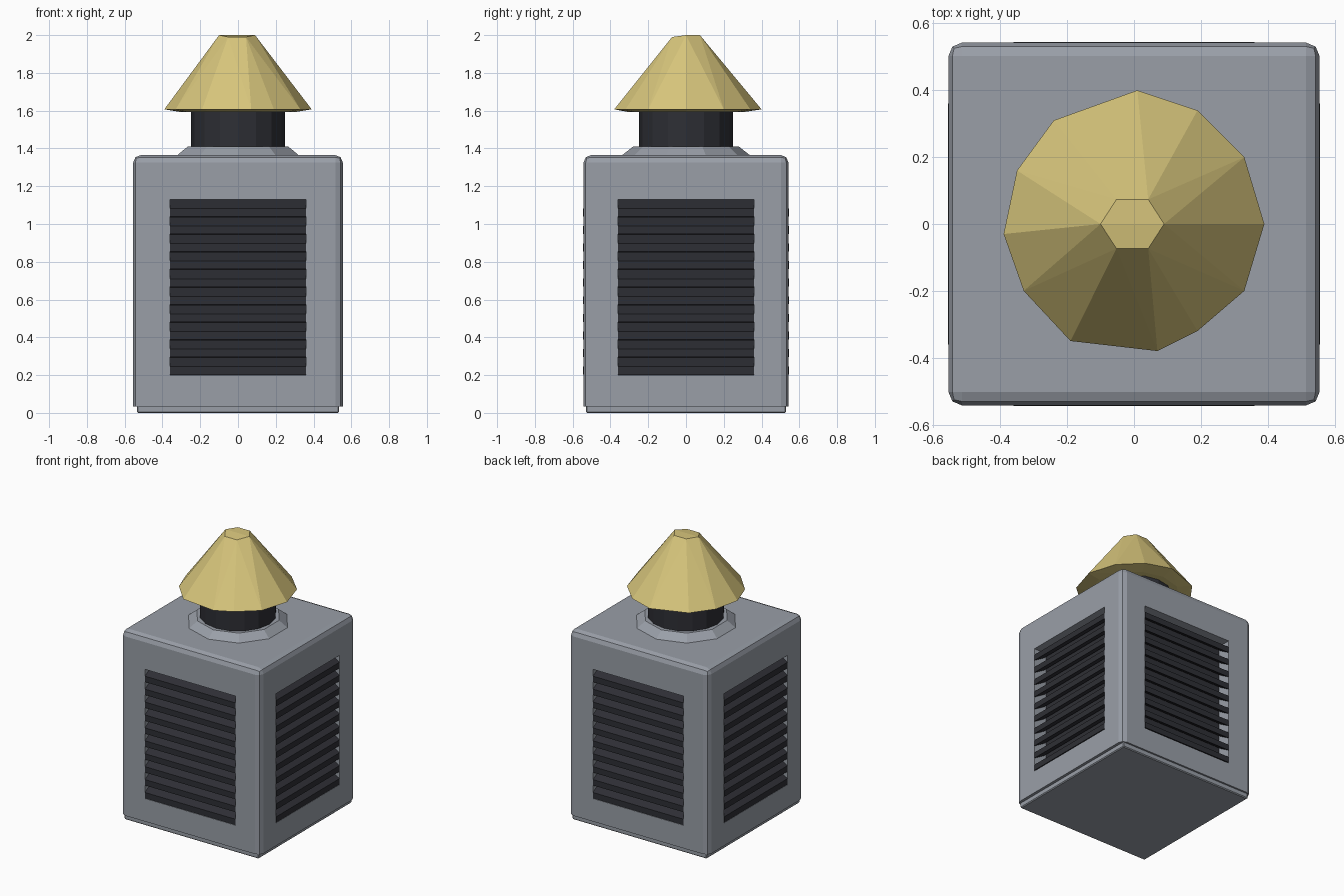
import bpy
import bmesh
from math import pi, cos, sin
from mathutils import Matrix, Vector

default = bpy.data.objects.get("Cube")
if default:
    bpy.data.objects.remove(default, do_unlink=True)


def make_material(name, rgb):
    mat = bpy.data.materials.new(name)
    mat.use_nodes = True
    colour = (*rgb, 1)
    mat.diffuse_color = colour
    mat.node_tree.nodes["Principled BSDF"].inputs["Base Color"].default_value = colour
    return mat


GREY = make_material("blue grey metal", (0.32, 0.345, 0.39))
DARK = make_material("dark charcoal", (0.027, 0.028, 0.035))
GOLD = make_material("pale gold", (0.68, 0.56, 0.2))


def add_object(name, bm, *materials):
    bmesh.ops.recalc_face_normals(bm, faces=bm.faces[:])
    mesh = bpy.data.meshes.new(name)
    bm.to_mesh(mesh)
    bm.free()
    for mat in materials:
        mesh.materials.append(mat)
    obj = bpy.data.objects.new(name, mesh)
    bpy.context.collection.objects.link(obj)
    return obj


def block(name, size, centre, mat, bevel):
    bm = bmesh.new()
    bmesh.ops.create_cube(bm, size=1)
    bmesh.ops.scale(bm, vec=size, verts=bm.verts)
    bmesh.ops.translate(bm, vec=centre, verts=bm.verts)
    bmesh.ops.bevel(bm, geom=bm.edges[:], offset=bevel, segments=1, affect='EDGES')
    return add_object(name, bm, mat)


def frustum(name, sides, r_low, r_high, z_low, z_high, mat):
    bm = bmesh.new()
    bmesh.ops.create_cone(bm, cap_ends=True, segments=sides, radius1=r_low,
                          radius2=r_high, depth=z_high - z_low)
    bmesh.ops.translate(bm, vec=(0, 0, (z_low + z_high) / 2), verts=bm.verts)
    return add_object(name, bm, mat)


# Plinth under the housing
block("plinth", (1.07, 1.06, 0.06), (0, 0, 0.03), GREY, 0.006)

# Housing with four recessed windows
WIDTH, DEPTH, BASE, TOP = 1.11, 1.085, 0.035, 1.365
WIN_HALF, WIN_LOW, WIN_HIGH, RECESS = 0.36, 0.2, 1.13, 0.1
bm = bmesh.new()
bmesh.ops.create_cube(bm, size=1)
bmesh.ops.scale(bm, vec=(WIDTH, DEPTH, TOP - BASE), verts=bm.verts)
bmesh.ops.translate(bm, vec=(0, 0, (BASE + TOP) / 2), verts=bm.verts)
upper = [e for e in bm.edges if any(v.co.z > 1 for v in e.verts)]
bmesh.ops.bevel(bm, geom=upper, offset=0.04, segments=2, profile=0.5, affect='EDGES')
bm.normal_update()
sides = [f for f in bm.faces if abs(f.normal.z) < 0.1 and f.calc_area() > 0.5]
bmesh.ops.inset_individual(bm, faces=sides, thickness=0.15)
for face in sides:
    across = 1 if abs(face.normal.x) > 0.5 else 0
    for v in face.verts:
        v.co[across] = WIN_HALF if v.co[across] > 0 else -WIN_HALF
        v.co.z = WIN_HIGH if v.co.z > 0.7 else WIN_LOW
for face in sides:
    inward = face.normal * -RECESS
    wall = bmesh.ops.extrude_discrete_faces(bm, faces=[face])["faces"][0]
    wall.material_index = 1
    bmesh.ops.translate(bm, vec=inward, verts=wall.verts)
add_object("housing", bm, GREY, DARK)

# Sloping louvre slats in each window
SLATS = 10
PITCH = (WIN_HIGH - WIN_LOW) / SLATS
for side, name in enumerate(("front", "left", "back", "right")):
    reach = (DEPTH if side % 2 == 0 else WIDTH) / 2
    bm = bmesh.new()
    for i in range(SLATS):
        z = WIN_LOW + i * PITCH
        # Side profile as (distance outwards, height), low at the outside
        profile = [(reach + 0.002, z + 0.003), (reach + 0.002, z + 0.045),
                   (reach - 0.085, z + PITCH), (reach - 0.085, z + 0.055)]
        start = bm.faces.new([bm.verts.new((-WIN_HALF, -d, h)) for d, h in profile])
        new = bmesh.ops.extrude_face_region(bm, geom=[start], use_keep_orig=True)["geom"]
        ends = [v for v in new if isinstance(v, bmesh.types.BMVert)]
        bmesh.ops.translate(bm, vec=(2 * WIN_HALF, 0, 0), verts=ends)
    bmesh.ops.transform(bm, matrix=Matrix.Rotation(side * pi / 2, 4, 'Z'), verts=bm.verts)
    add_object(name + "_louvre_slats", bm, DARK)

# Collar and neck
frustum("collar", 10, 0.35, 0.28, 1.355, 1.41, GREY)
frustum("neck", 16, 0.25, 0.25, 1.39, 1.605, DARK)

# Faceted conical cap: twelve sided rim narrowing to a six sided tip
bm = bmesh.new()
rim = [(0.39, 0), (0.33, 0.2), (0.19, 0.34), (0.01, 0.4), (-0.24, 0.31), (-0.35, 0.16),
       (-0.39, -0.03), (-0.33, -0.2), (-0.19, -0.35), (0.07, -0.38), (0.19, -0.32), (0.33, -0.2)]
for x, y in rim:
    bm.verts.new((x, y, 1.607))
for i in range(12):
    angle = i * pi / 6
    bm.verts.new((0.3 * cos(angle), 0.3 * sin(angle), 1.592))
for i in range(6):
    angle = i * pi / 3
    bm.verts.new((0.095 * cos(angle) - 0.005, 0.085 * sin(angle), 2.0 if sin(angle) > -0.1 else 1.99))
bmesh.ops.convex_hull(bm, input=bm.verts[:])
add_object("cap", bm, GOLD)
